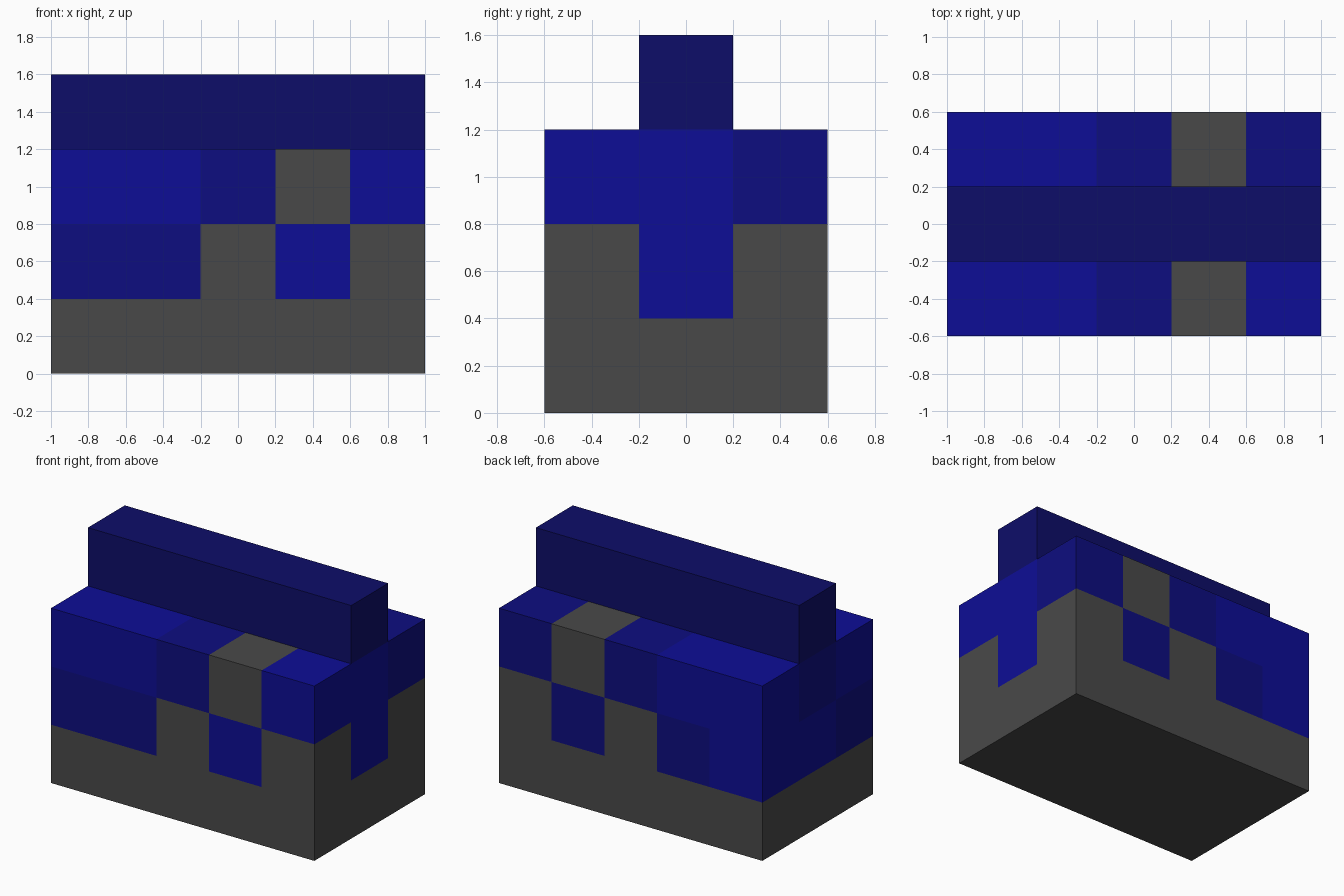
import bpy
import bmesh
from mathutils import Matrix

if "Cube" in bpy.data.objects:
    bpy.data.objects.remove(bpy.data.objects["Cube"])

CELL = 0.4


def srgb(r, g, b):
    return [(c / 255 / 12.92) if c <= 10 else ((c / 255 + 0.055) / 1.055) ** 2.4
            for c in (r, g, b)] + [1.0]


def material(name, rgb):
    mat = bpy.data.materials.new(name)
    mat.diffuse_color = srgb(*rgb)
    mat.use_nodes = True
    mat.node_tree.nodes["Principled BSDF"].inputs["Base Color"].default_value = mat.diffuse_color
    return mat


grey = material("stone grey", (73, 73, 73))
bright = material("bright blue", (13, 13, 150))
medium = material("medium blue", (13, 13, 128))
dark = material("dark navy", (13, 13, 105))


def box(name, size, centre, mats, cut=False):
    """Box, optionally cut into square cells."""
    bm = bmesh.new()
    bmesh.ops.create_cube(bm, size=1)
    bm.transform(Matrix.Translation(centre) @ Matrix.Diagonal((*size, 1)))
    if cut:
        for axis in range(3):
            normal = [float(axis == i) for i in range(3)]
            for n in range(1, round(size[axis] / CELL)):
                point = [c * v for c, v in zip(centre, (1, 1, 1))]
                point[axis] = centre[axis] - size[axis] / 2 + n * CELL
                bmesh.ops.bisect_plane(bm, geom=bm.verts[:] + bm.edges[:] + bm.faces[:],
                                       plane_co=point, plane_no=normal)
    bm.normal_update()
    mesh = bpy.data.meshes.new(name)
    bm.to_mesh(mesh)
    bm.free()
    for mat in mats:
        mesh.materials.append(mat)
    obj = bpy.data.objects.new(name, mesh)
    bpy.context.collection.objects.link(obj)
    return obj


# Patchwork colours of the body: layers from the ground up, rows front to back,
# letters left to right (g grey, b bright, m medium)
LAYERS = [
    ["ggggg", "ggggg", "ggggg"],
    ["mmgbg", "bmmmb", "bmgmg"],
    ["bbmgb", "mmmmb", "bbmgm"],
]

# Main body, each face coloured by the cell it belongs to
body = box("patchwork_body", (2, 1.2, 1.2), (0, 0, 0.6), [grey, bright, medium], cut=True)
for face in body.data.polygons:
    p = face.center - face.normal * 0.1
    x, y, z = int((p.x + 1) / CELL), int((p.y + 0.6) / CELL), int(p.z / CELL)
    face.material_index = "gbm".index(LAYERS[z][y][x])

# Ridge beam along the top
box("ridge_beam", (2, 0.4, 0.4), (0, 0, 1.4), [dark])
